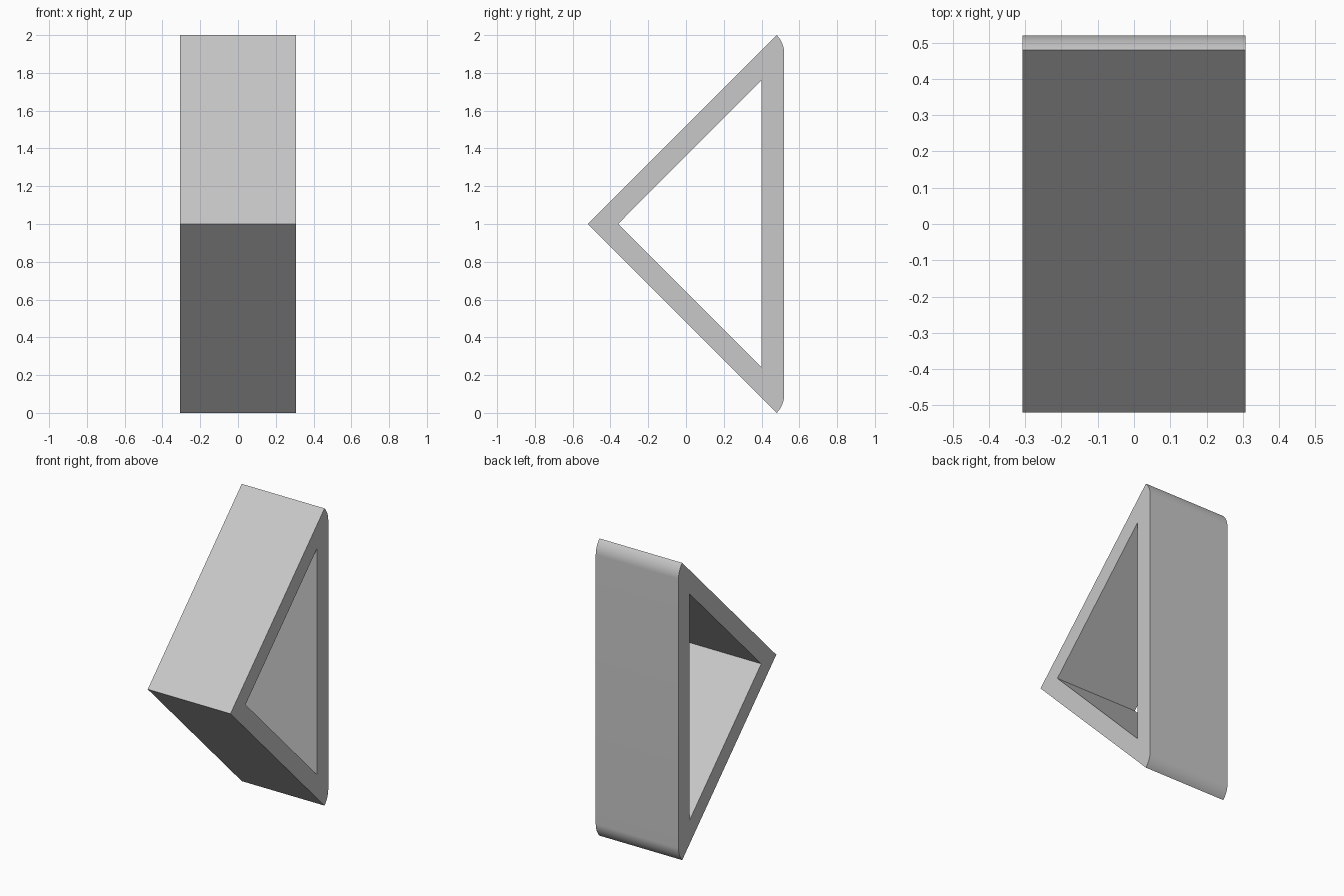
import bpy, bmesh
from math import sin, cos, radians, sqrt

if "Cube" in bpy.data.objects:
    bpy.data.objects.remove(bpy.data.objects["Cube"], do_unlink=True)

HALF_WIDTH = 0.308
ROUND = 0.0966           # offset of the rounded corner's centre from the tip
STEPS = 12

grey = bpy.data.materials.new("light_grey")
grey.use_nodes = True
colour = (0.58, 0.58, 0.58, 1)
grey.diffuse_color = colour
grey.node_tree.nodes["Principled BSDF"].inputs["Base Color"].default_value = colour

# Outer outline (y, z): sharp front edge, rounded top and bottom at the back
radius = ROUND * sqrt(2)
upper = []
for i in range(STEPS + 1):
    a = radians(45 * (1 - i / STEPS))
    upper.append((0.48 - ROUND + radius * cos(a), 2 - ROUND + radius * sin(a)))
lower = [(y, 2 - z) for y, z in reversed(upper)]
outer = [(-0.52, 1)] + upper + lower

# Triangular opening
inner = [(-0.36, 1), (0.40, 1.76), (0.40, 0.24)]


def add_loop(bm, points):
    verts = [bm.verts.new((-HALF_WIDTH, y, z)) for y, z in points]
    return [bm.edges.new((verts[i - 1], verts[i])) for i in range(len(verts))]


# Fill between the outlines, then extrude across the width
bm = bmesh.new()
edges = add_loop(bm, outer) + add_loop(bm, inner)
bmesh.ops.triangle_fill(bm, edges=edges, use_beauty=True)
result = bmesh.ops.extrude_face_region(bm, geom=bm.faces[:], use_keep_orig=True)
moved = [g for g in result["geom"] if isinstance(g, bmesh.types.BMVert)]
bmesh.ops.translate(bm, verts=moved, vec=(2 * HALF_WIDTH, 0, 0))
bmesh.ops.recalc_face_normals(bm, faces=bm.faces[:])

mesh = bpy.data.meshes.new("triangular_frame")
bm.to_mesh(mesh)
bm.free()
mesh.materials.append(grey)
frame = bpy.data.objects.new("triangular_frame", mesh)
bpy.context.collection.objects.link(frame)

# Smooth the rounded corners, keep the other edges sharp
bpy.ops.object.select_all(action="DESELECT")
frame.select_set(True)
bpy.context.view_layer.objects.active = frame
bpy.ops.object.shade_smooth_by_angle(angle=radians(30))
